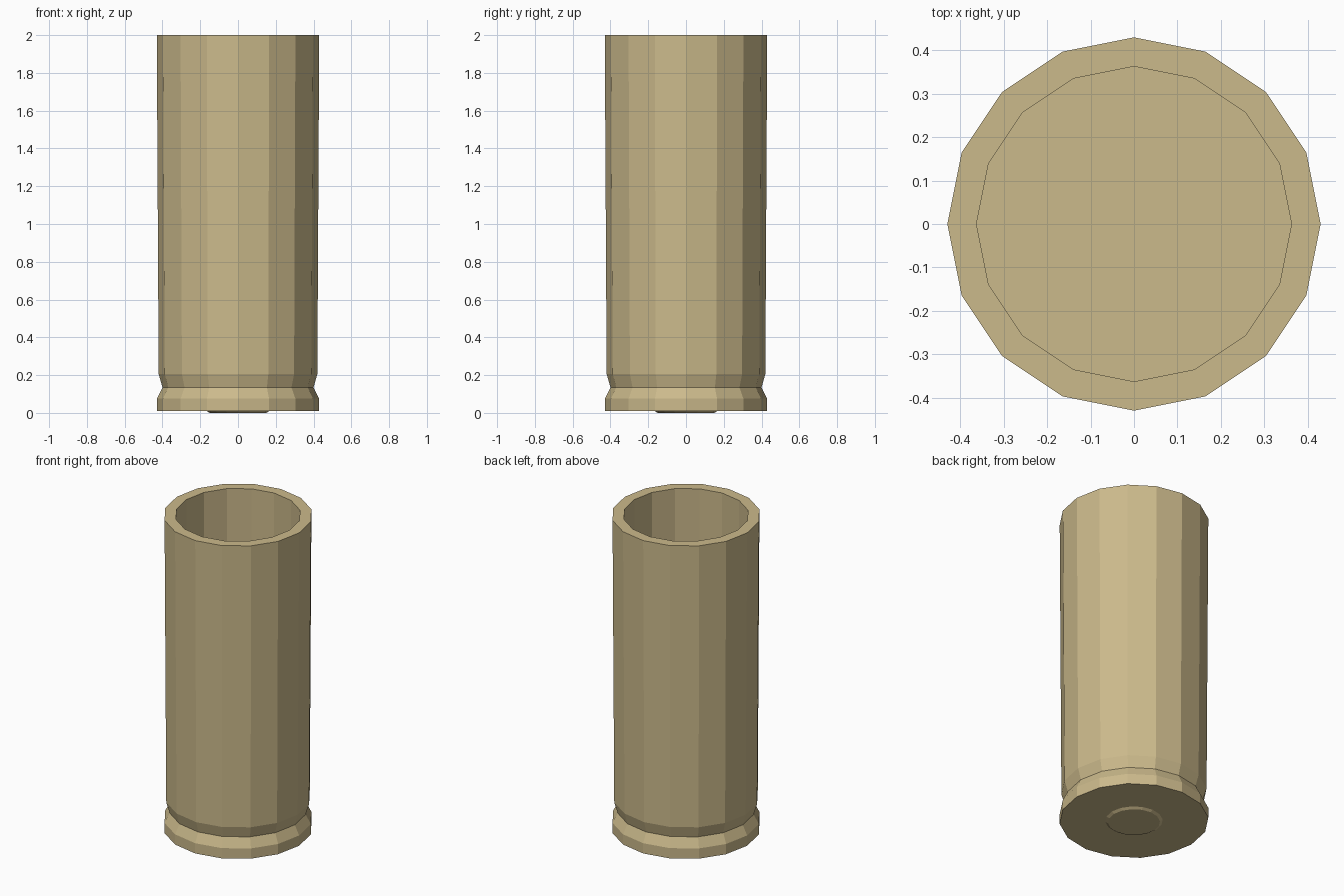
import bpy, bmesh
from math import cos, sin, pi

if "Cube" in bpy.data.objects:
    bpy.data.objects.remove(bpy.data.objects["Cube"])

SIDES = 16


def lathe(name, profile, mat):
    """Revolve (radius, z) points around z; both ends are capped."""
    bm = bmesh.new()
    rings = [[bm.verts.new((r * cos(2 * pi * i / SIDES), r * sin(2 * pi * i / SIDES), z))
              for i in range(SIDES)] for r, z in profile]
    for a, b in zip(rings, rings[1:]):
        for i in range(SIDES):
            j = (i + 1) % SIDES
            bm.faces.new((a[i], a[j], b[j], b[i]))
    bm.faces.new(rings[0][::-1])
    bm.faces.new(rings[-1])
    bmesh.ops.recalc_face_normals(bm, faces=bm.faces)
    mesh = bpy.data.meshes.new(name)
    bm.to_mesh(mesh)
    bm.free()
    mesh.materials.append(mat)
    obj = bpy.data.objects.new(name, mesh)
    bpy.context.collection.objects.link(obj)
    return obj


brass = bpy.data.materials.new("brass")
brass.diffuse_color = (0.60, 0.49, 0.26, 1)
brass.use_nodes = True
brass.node_tree.nodes["Principled BSDF"].inputs["Base Color"].default_value = brass.diffuse_color

# Casing: primer bump, base rim, groove, tapered wall, open mouth, inner floor
lathe("casing", [
    (0.15, 0.0), (0.166, 0.01),
    (0.43, 0.01), (0.43, 0.075),
    (0.40, 0.135), (0.42, 0.205),
    (0.43, 2.0), (0.363, 2.0),
    (0.363, 0.2),
], brass)
